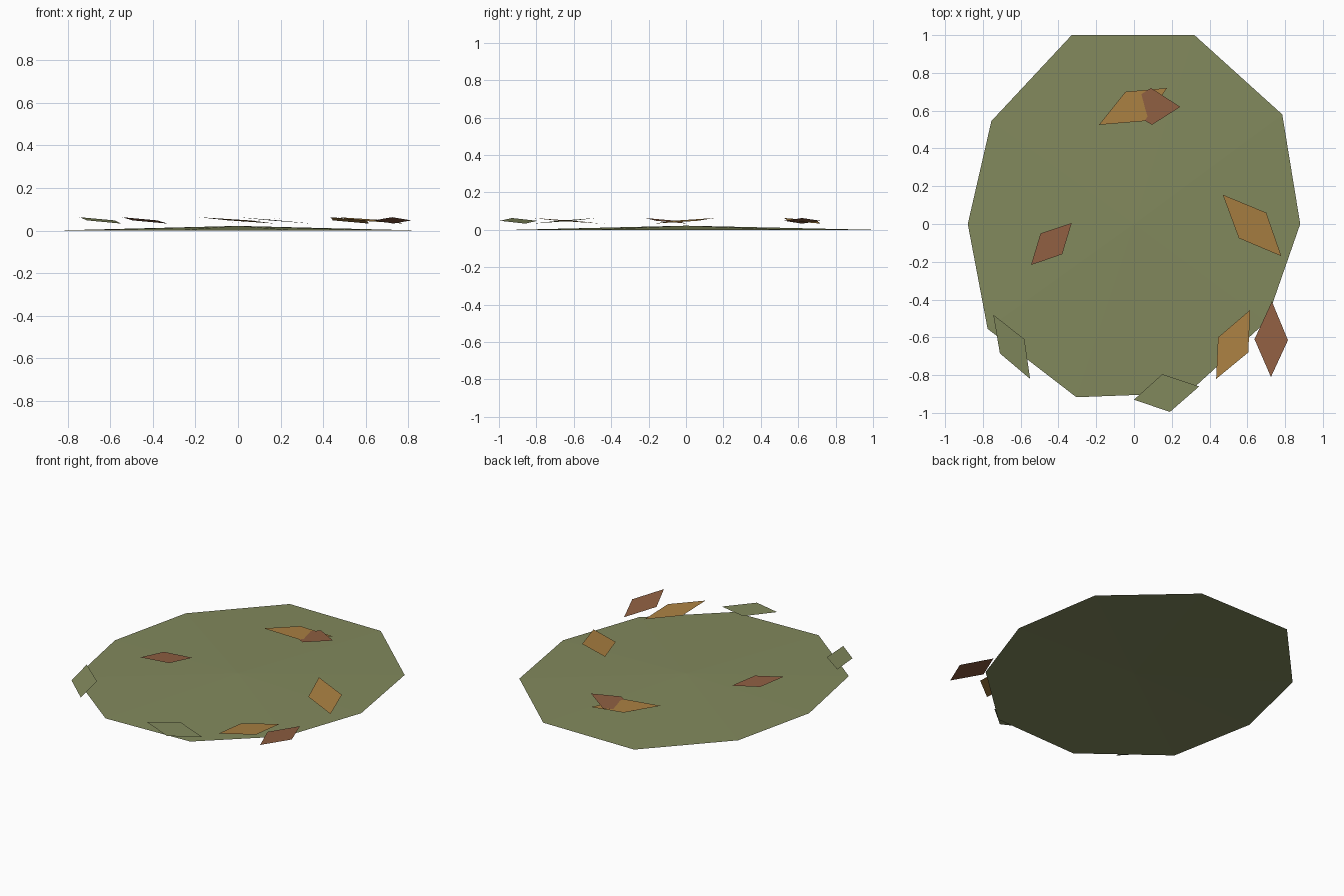
import bpy

if "Cube" in bpy.data.objects:
    bpy.data.objects.remove(bpy.data.objects["Cube"])


def material(name, rgb):
    m = bpy.data.materials.new(name)
    m.diffuse_color = (*rgb, 1)
    m.use_nodes = True
    m.node_tree.nodes["Principled BSDF"].inputs["Base Color"].default_value = m.diffuse_color
    return m


OLIVE = material("olive green", (0.223, 0.25, 0.109))
OCHRE = material("ochre", (0.402, 0.216, 0.054))
RUST = material("rust brown", (0.275, 0.114, 0.054))


def add_mesh(name, verts, faces, mat):
    me = bpy.data.meshes.new(name)
    me.from_pydata(verts, [], faces)
    me.materials.append(mat)
    me.update()
    ob = bpy.data.objects.new(name, me)
    bpy.context.collection.objects.link(ob)
    return ob


# Ground patch: irregular ten-sided outline, slightly raised in the middle
rim = [(.88, 0), (.785, .58), (.32, 1), (-.33, 1), (-.755, .545),
       (-.88, 0), (-.775, -.555), (-.305, -.917), (.286, -.895), (.70, -.517)]
n = len(rim)
add_mesh("ground_patch", [(x, y, 0) for x, y in rim] + [(0, 0, .022)],
         [(i, (i + 1) % n, n) for i in range(n)], OLIVE)


# Fallen leaves: flat four-cornered blades, raised tip first, low tip third
def leaf(name, mat, raised, side_a, low, side_b):
    corners = [(*raised, .063), (*side_a, .048), (*low, .033), (*side_b, .048)]
    (ax, ay), (bx, by) = raised, side_a
    turn = (bx - ax) * (low[1] - ay) - (by - ay) * (low[0] - ax)
    face = (0, 1, 2, 3) if turn > 0 else (3, 2, 1, 0)   # face upward
    add_mesh(name, corners, [face], mat)


leaf("back_ochre_leaf", OCHRE, (-.185, .525), (-.045, .70), (.175, .72), (.055, .545))
leaf("back_rust_leaf", RUST, (.245, .62), (.09, .72), (-.065, .62), (.095, .525))
leaf("right_ochre_leaf", OCHRE, (.47, .155), (.70, .06), (.78, -.17), (.555, -.075))
leaf("left_rust_leaf", RUST, (-.545, -.217), (-.495, -.05), (-.33, .005), (-.38, -.16))
leaf("left_green_leaf", OLIVE, (-.745, -.48), (-.58, -.61), (-.55, -.82), (-.71, -.685))
leaf("front_green_leaf", OLIVE, (0, -.93), (.15, -.795), (.345, -.86), (.19, -.995))
leaf("front_ochre_leaf", OCHRE, (.435, -.82), (.445, -.60), (.615, -.455), (.605, -.68))
leaf("front_rust_leaf", RUST, (.725, -.81), (.638, -.61), (.73, -.41), (.815, -.615))
